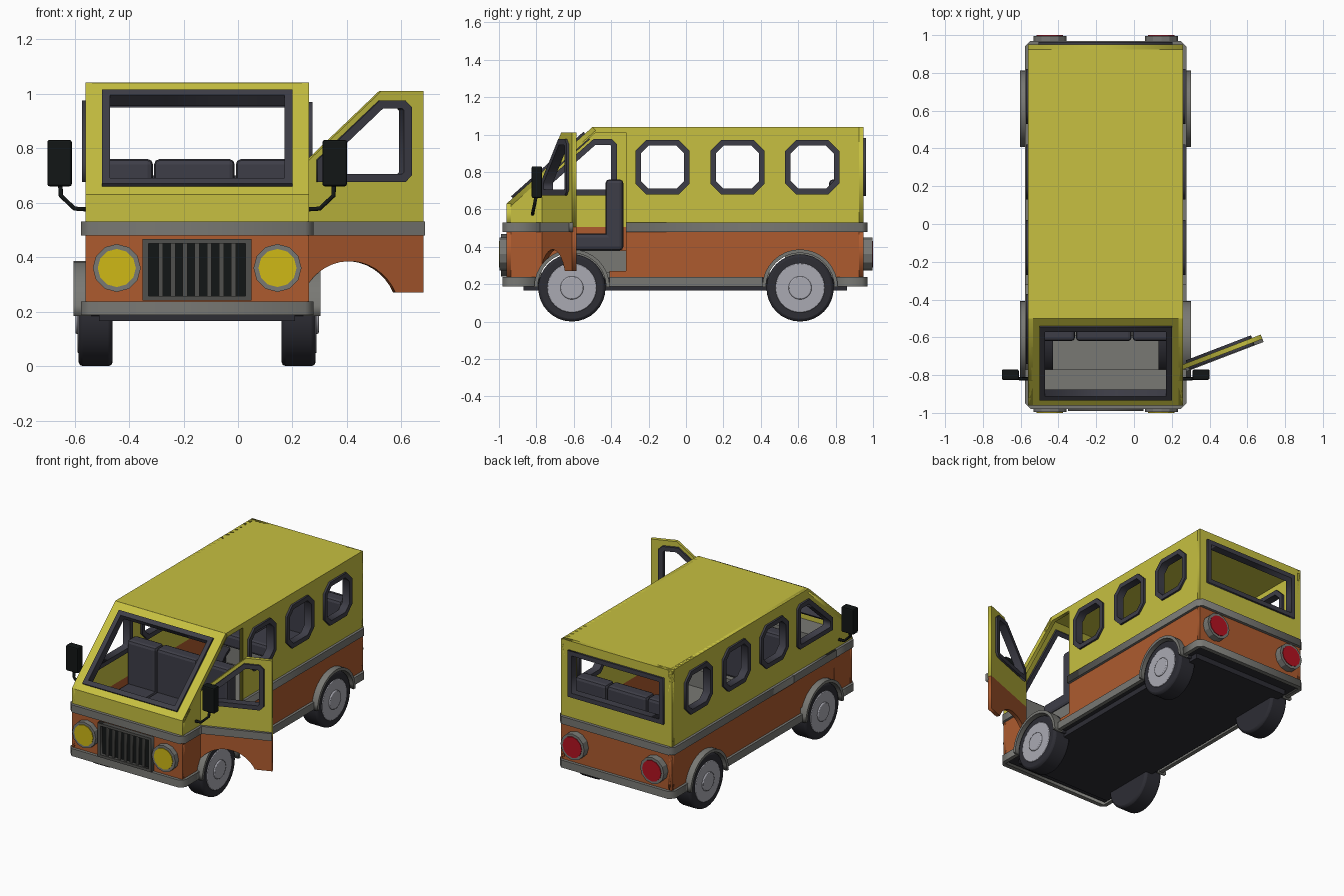
import bpy, bmesh, math
from mathutils import Matrix, Vector

if "Cube" in bpy.data.objects:
    bpy.data.objects.remove(bpy.data.objects["Cube"])

# ---- flat colours
def mat(name, r, g, b):
    m = bpy.data.materials.new(name)
    m.diffuse_color = (r, g, b, 1)
    m.use_nodes = True
    m.node_tree.nodes["Principled BSDF"].inputs["Base Color"].default_value = m.diffuse_color
    return m
YELLOW = mat("yellow paint", .57, .53, .052)
ORANGE = mat("orange paint", .42, .105, .028)
GREY = mat("trim grey", .19, .19, .175)
CHAR = mat("charcoal", .048, .048, .064)
TYRE = mat("tyre dark", .026, .026, .034)
HUB = mat("hub silver", .40, .40, .45)
BLACK = mat("black", .006, .008, .008)
LAMP = mat("lamp yellow", .62, .48, .008)
RED = mat("lamp red", .45, .006, .015)
DARK = mat("grille grey", .08, .08, .075)

CENTRE = Matrix.Translation((-.15, 0, 0))      # body is symmetric about x = -0.15
MIRROR = Matrix.Scale(-1, 4, (1, 0, 0))

def finish(name, me, m, M, bevel=0, smooth=False):
    me.transform(CENTRE @ M)
    bm = bmesh.new()
    bm.from_mesh(me)
    bmesh.ops.remove_doubles(bm, verts=bm.verts, dist=1e-5)
    bmesh.ops.recalc_face_normals(bm, faces=bm.faces)
    bm.to_mesh(me)
    bm.free()
    me.materials.clear()
    me.materials.append(m)
    ob = bpy.data.objects.new(name, me)
    bpy.context.collection.objects.link(ob)
    if bevel:
        b = ob.modifiers.new("bevel", 'BEVEL')
        b.width, b.segments, b.limit_method = bevel, 2, 'ANGLE'
    if smooth:
        bpy.ops.object.select_all(action='DESELECT')
        ob.select_set(True)
        bpy.context.view_layer.objects.active = ob
        bpy.ops.object.shade_smooth_by_angle(angle=math.radians(35))
    return ob

def curve_mesh(cu):
    tmp = bpy.data.objects.new("tmp", cu)
    bpy.context.collection.objects.link(tmp)
    dg = bpy.context.evaluated_depsgraph_get()
    me = bpy.data.meshes.new_from_object(tmp.evaluated_get(dg))
    bpy.data.objects.remove(tmp)
    return me

def add_spline(cu, pts, cyclic):
    sp = cu.splines.new('POLY')
    sp.points.add(len(pts) - 1)
    for p, q in zip(sp.points, pts):
        p.co = (*q, 1) if len(q) == 3 else (q[0], q[1], 0, 1)
    sp.use_cyclic_u = cyclic

def panel(name, m, outline, holes, lo, hi, M):
    """Flat plate with holes, from lo to hi along the plane's normal."""
    cu = bpy.data.curves.new(name, 'CURVE')
    cu.dimensions, cu.fill_mode, cu.extrude = '2D', 'BOTH', (hi - lo) / 2
    for poly in [outline] + holes:
        add_spline(cu, poly, True)
    return finish(name, curve_mesh(cu), m, M @ Matrix.Translation((0, 0, (lo + hi) / 2)))

def box(name, m, x, y, z, M=Matrix(), bevel=0):
    bm = bmesh.new()
    bmesh.ops.create_cube(bm, size=1)
    for v in bm.verts:
        v.co = [a[0] + (c + .5) * (a[1] - a[0]) for a, c in zip((x, y, z), v.co)]
    me = bpy.data.meshes.new(name)
    bm.to_mesh(me)
    bm.free()
    return finish(name, me, m, M, bevel)

def disc(name, m, r, lo, hi, seg, M, bevel=0, smooth=False):
    bm = bmesh.new()
    bmesh.ops.create_cone(bm, cap_ends=True, segments=seg, radius1=r, radius2=r, depth=hi - lo,
                          matrix=Matrix.Translation((0, 0, (lo + hi) / 2)))
    me = bpy.data.meshes.new(name)
    bm.to_mesh(me)
    bm.free()
    return finish(name, me, m, M, bevel, smooth)

def plane(u, v, origin):
    u, v = Vector(u), Vector(v).normalized()
    M = Matrix((u, v, u.cross(v))).transposed().to_4x4()
    M.translation = origin
    return M

def inset(poly, d):
    out, P = [], [Vector(p) for p in poly]
    for i, p in enumerate(P):
        a, b = (p - P[i - 1]).normalized(), (P[(i + 1) % len(P)] - p).normalized()
        n1, n2 = Vector((-a.y, a.x)), Vector((-b.y, b.x))
        out.append(tuple(p + (n1 + n2) * d / (1 + n1.dot(n2))))
    return out

def rect(x0, x1, y0, y1, c=0):
    if not c:
        return [(x0, y0), (x1, y0), (x1, y1), (x0, y1)]
    return [(x0 + c, y0), (x1 - c, y0), (x1, y0 + c), (x1, y1 - c),
            (x1 - c, y1), (x0 + c, y1), (x0, y1 - c), (x0, y0 + c)]

def arc(cx, cz, r, a0, a1, n=14):
    return [(cx + r * math.cos(math.radians(a0 + (a1 - a0) * i / n)),
             cz + r * math.sin(math.radians(a0 + (a1 - a0) * i / n))) for i in range(n + 1)]

def frame(name, win, M, d=.03):
    panel(name, CHAR, win, [inset(win, d)], -.04, .013, M)

def hole(win):
    return inset(win, .006)

# ---- front, windscreen slope, rear and roof
FRONT = plane((1, 0, 0), (0, 0, 1), (0, -.96, 0))
REAR = plane((-1, 0, 0), (0, 0, 1), (0, .95, 0))
SLOPE = plane((1, 0, 0), (0, .46, .41), (0, -.96, .63))
screen, back = rect(-.35, .35, .045, .563), rect(-.355, .355, .67, .98)
panel("front_lower", ORANGE, rect(-.41, .41, .235, .505), [], -.025, 0, FRONT)
panel("front_upper", YELLOW, rect(-.41, .41, .505, .63), [], -.025, 0, FRONT)
panel("windscreen_wall", YELLOW, rect(-.41, .41, 0, .616), [hole(screen)], -.025, 0, SLOPE)
frame("windscreen_frame", screen, SLOPE)
panel("rear_lower", ORANGE, rect(-.41, .41, .235, .505), [], -.025, 0, REAR)
panel("rear_upper", YELLOW, rect(-.41, .41, .505, 1.04), [hole(back)], -.025, 0, REAR)
frame("rear_window_frame", back, REAR)
box("roof", YELLOW, (-.41, .41), (-.5, .95), (1.015, 1.04))

# ---- trim bands wrapping front and rear
def wrap(name, e, f, z0, z1):
    c = .03 if f < 0 else -.03
    panel(name, GREY, [(.427, e), (.427, f + c), (.397, f), (-.397, f), (-.427, f + c), (-.427, e),
                       (-.4, e), (-.4, f + c), (.4, f + c), (.4, e)], [], z0, z1, Matrix())
wrap("front_belt", -.77, -.98, .48, .53)
wrap("rear_belt", -.32, .97, .48, .53)
wrap("front_bumper", -.8, -.98, .187, .237)
wrap("rear_bumper", .8, .97, .187, .237)

# ---- underside and interior
box("floor", TYRE, (-.4, .4), (-.94, .93), (.2, .235))
box("under_pan", TYRE, (-.36, .36), (-.87, .86), (.165, .2))
box("cabin_floor", GREY, (-.385, .385), (-.93, .92), (.235, .262))
box("dashboard", GREY, (-.384, .384), (-.934, -.77), (.42, .58))
for row, y0, y1 in (("front", -.62, -.335), ("rear", .5, .86)):
    box(row + "_seat_base", GREY, (-.37, .37), (y0 + .03, y1 + .02), (.25, .38))
    for x0, x1 in ((-.375, -.162), (-.158, .138), (.142, .375)):
        box(row + "_seat_cushion", CHAR, (x0, x1), (y0, y1), (.38, .47), bevel=.02)
        box(row + "_seat_back", CHAR, (x0, x1), (y1 - .095, y1), (.38, .76), bevel=.02)

# ---- grille
panel("grille_back", BLACK, rect(-.19, .19, .245, .46), [], 0, .008, FRONT)
panel("grille_frame", DARK, rect(-.2, .2, .24, .467), [rect(-.178, .178, .258, .45)], 0, .03, FRONT)
for i in range(7):
    x = -.178 + .0445 * (i + 1)
    panel("grille_bar", DARK, rect(x - .009, x + .009, .25, .455), [], 0, .022, FRONT)

# ---- both sides; the right door stands open
door_win = [(.03, .675), (.375, .675), (.40, .70), (.40, .95), (.375, .975), (.275, .975), (.03, .757)]
windows = [rect(y - .145, y + .145, .68, .97, .058) for y in (-.125, .275, .675)]
for tag, S, angle in (("right", Matrix(), 69), ("left", MIRROR, 0)):
    side = S @ plane((0, 1, 0), (0, 0, 1), (.41, 0, 0))
    panel(tag + "_upper_side", YELLOW,
          [(-.77, .505), (-.77, .755), (-.484, 1.01), (-.32, 1.01), (-.32, .505), (.95, .505),
           (.95, 1.04), (-.5, 1.04), (-.96, .63), (-.96, .505)], [hole(w) for w in windows], -.025, 0, side)
    for w in windows:
        frame(tag + "_window_frame", w, side)
    panel(tag + "_lower_side", ORANGE,
          [(-.41, .235)] + arc(.61, .185, .2, 165.5, 14.5) +
          [(.95, .235), (.95, .505), (-.32, .505), (-.32, .27), (-.41, .27)], [], -.025, 0, side)
    panel(tag + "_front_corner", ORANGE,
          [(-.96, .235), (-.803, .235), (-.77, .305), (-.77, .505), (-.96, .505)], [], -.025, 0, side)
    box(tag + "_sill", GREY, (.4, .427), (-.41, .41), (.187, .237), S)

    # door, hinged at its front edge
    door = (S @ Matrix.Translation((.41, -.77, 0)) @ Matrix.Rotation(math.radians(-angle), 4, 'Z')
            @ plane((0, 1, 0), (0, 0, 1), (0, 0, 0)))
    panel(tag + "_door_upper", YELLOW, [(0, .505), (.45, .505), (.45, 1.01), (.286, 1.01), (0, .755)],
          [hole(door_win)], -.025, 0, door)
    panel(tag + "_door_lower", ORANGE, [(.45, .27), (.45, .505), (0, .505)] +
          arc(.16, .185, .2, 143.1, 25.2), [], -.025, 0, door)
    panel(tag + "_door_belt", GREY, rect(0, .45, .48, .53), [], -.005, .017, door)
    frame(tag + "_door_window_frame", door_win, door)

    # wheels and arches
    for pos, y in (("front", -.61), ("rear", .61)):
        n = f"{tag}_{pos}_"
        axle = S @ plane((0, 1, 0), (0, 0, 1), (.41, y, .18))
        disc(n + "tyre", TYRE, .18, -.1, .025, 32, axle, .015, True)
        disc(n + "rim", HUB, .132, -.02, .029, 32, axle, .004, True)
        disc(n + "hub_cap", HUB, .062, 0, .037, 24, axle, .006, True)
        ring = arc(0, .004, .202, 0, 180, 16)
        panel(n + "fender", GREY, ring + arc(0, .004, .183, 180, 0, 16), [], -.02, .043, axle)
        panel(n + "wheel_well", TYRE, arc(0, .004, .2, 0, 180, 16) + arc(0, .004, .184, 180, 0, 16),
              [], -.13, -.02, axle)

    # lamps
    for n, lens, F in (("headlight", LAMP, FRONT), ("tail_light", RED, REAR)):
        depth = .04 if F is FRONT else .05
        L = S @ F @ Matrix.Translation((.295, .36, 0))
        disc(f"{tag}_{n}_ring", GREY, .088, -.01, depth - .004, 12, L)
        disc(f"{tag}_{n}_lens", lens, .07, -.01, depth, 12, L)

    # wing mirror on a bent arm
    cu = bpy.data.curves.new("arm", 'CURVE')
    cu.dimensions, cu.bevel_depth, cu.bevel_resolution, cu.use_fill_caps = '3D', .009, 1, True
    add_spline(cu, [(.4, -.82, .575), (.45, -.82, .578), (.5, -.81, .625), (.503, -.8, .68)], False)
    finish(tag + "_mirror_arm", curve_mesh(cu), BLACK, S)
    box(tag + "_mirror", BLACK, (.46, .55), (-.825, -.77), (.66, .83), S, .008)
